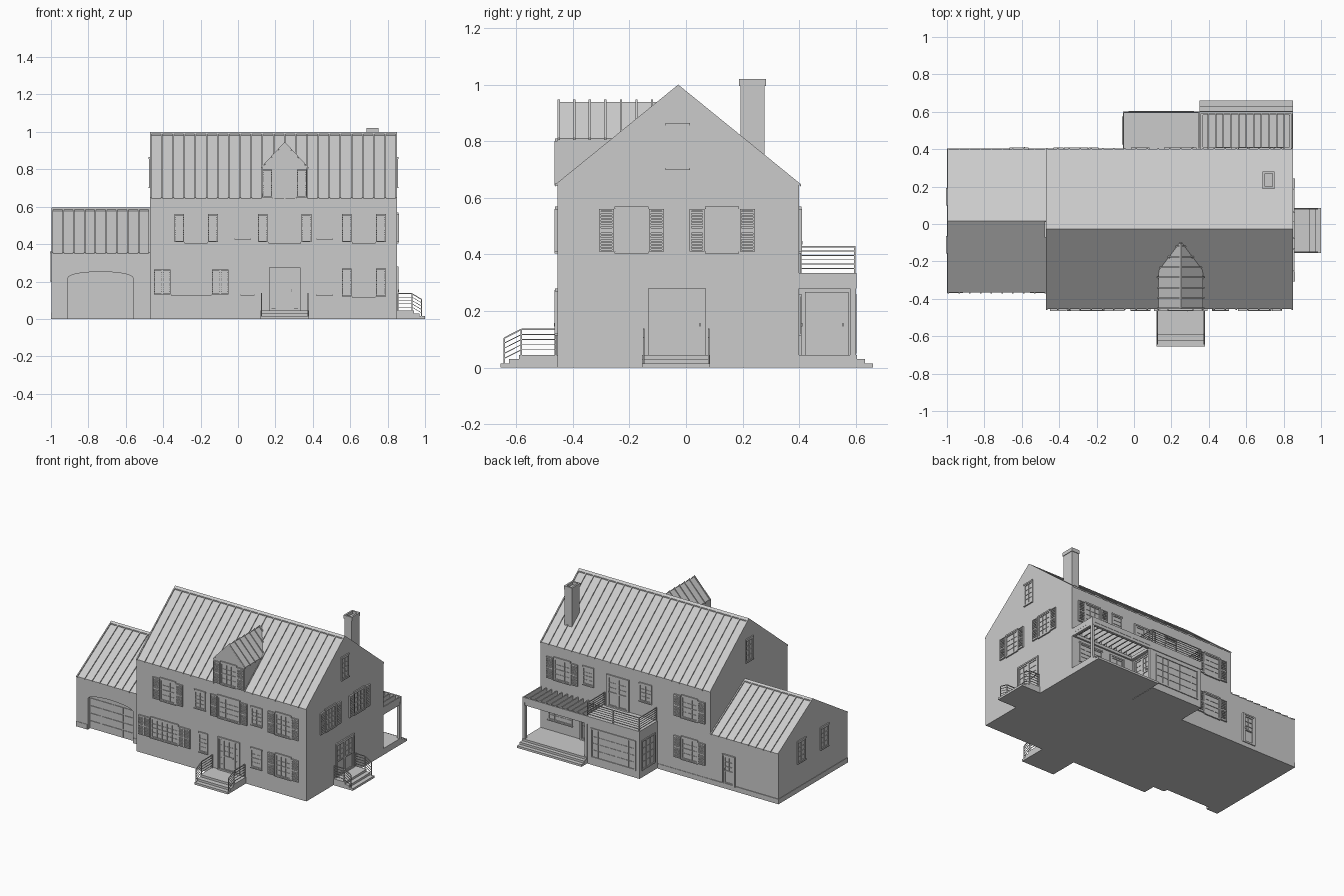
import bpy, bmesh, math
from mathutils import Matrix, Vector

if "Cube" in bpy.data.objects:
    bpy.data.objects.remove(bpy.data.objects["Cube"])

parts = {}

def bm_of(name):
    return parts.setdefault(name, bmesh.new())

def box(name, x0, x1, y0, y1, z0, z1):
    m = Matrix.Translation(((x0 + x1) / 2, (y0 + y1) / 2, (z0 + z1) / 2)) @ Matrix.Diagonal(
        (abs(x1 - x0), abs(y1 - y0), abs(z1 - z0), 1))
    bmesh.ops.create_cube(bm_of(name), size=1, matrix=m)

def prism(name, axis, a, b, pts):
    """Extrude a profile along x (points y,z) or along y (points x,z)."""
    bm = bm_of(name)
    at = (lambda t, p: (t, p[0], p[1])) if axis == 'x' else (lambda t, p: (p[0], t, p[1]))
    A = [bm.verts.new(at(a, p)) for p in pts]
    B = [bm.verts.new(at(b, p)) for p in pts]
    n = len(pts)
    faces = [bm.faces.new(A), bm.faces.new(B[::-1])]
    faces += [bm.faces.new((A[i], B[i], B[(i + 1) % n], A[(i + 1) % n])) for i in range(n)]
    bmesh.ops.recalc_face_normals(bm, faces=faces)

def beam(name, p, q, w=0.005):
    p, q = Vector(p), Vector(q)
    d = q - p
    m = Matrix.Translation((p + q) / 2) @ d.to_track_quat('Z', 'Y').to_matrix().to_4x4()
    bmesh.ops.create_cube(bm_of(name), size=1, matrix=m @ Matrix.Diagonal((w, w, d.length, 1)))

def wbox(name, wall, u0, u1, z0, z1, d0, d1):
    """Box on a wall: u runs along the wall, d outward from it."""
    axis, off, s = wall
    a, b = off + s * d0, off + s * d1
    if axis == 'y':
        box(name, u0, u1, a, b, z0, z1)
    else:
        box(name, a, b, u0, u1, z0, z1)

def frame(name, wall, u0, u1, z0, z1, t, d):
    wbox(name, wall, u0, u0 + t, z0, z1, -.002, d)
    wbox(name, wall, u1 - t, u1, z0, z1, -.002, d)
    wbox(name, wall, u0 + t, u1 - t, z0, z0 + t, -.002, d)
    wbox(name, wall, u0 + t, u1 - t, z1 - t, z1, -.002, d)

def grid(name, wall, u0, u1, z0, z1, nu, nz, d=.003):
    for i in range(1, nu):
        u = u0 + (u1 - u0) * i / nu
        wbox(name, wall, u - .001, u + .001, z0, z1, -.002, d)
    for i in range(1, nz):
        z = z0 + (z1 - z0) * i / nz
        wbox(name, wall, u0, u1, z - .001, z + .001, -.002, d)

def window(wall, u0, u1, z0, z1, nu=3, nz=4):
    frame('window_frames', wall, u0, u1, z0, z1, .008, .005)
    zm = (z0 + z1) / 2
    wbox('window_frames', wall, u0, u1, zm - .003, zm + .003, -.002, .004)
    grid('window_muntins', wall, u0 + .008, u1 - .008, z0 + .008, z1 - .008, nu, nz)
    wbox('window_lintels', wall, u0 - .002, u1 + .002, z1, z1 + .01, -.002, .008)
    wbox('window_sills', wall, u0 - .002, u1 + .002, z0 - .006, z0, -.002, .009)

def shutter(wall, u0, u1, z0, z1):
    frame('shutters', wall, u0, u1, z0, z1, .006, .010)
    zm = (z0 + z1) / 2
    wbox('shutters', wall, u0, u1, zm - .004, zm + .004, -.002, .010)
    n = 12
    for i in range(n):
        z = z0 + .006 + (z1 - z0 - .012) * (i + .5) / n
        wbox('shutter_slats', wall, u0 + .006, u1 - .006, z - .0032, z + .0032, -.002, .007)

def shuttered(wall, a, b, z0, z1, w=.052, leaves=1, nu=3):
    """Window between a and b (outer shutter edges)."""
    for i in range(leaves):
        shutter(wall, a + i * w, a + (i + 1) * w, z0, z1)
        shutter(wall, b - (i + 1) * w, b - i * w, z0, z1)
    window(wall, a + leaves * w + .005, b - leaves * w - .005, z0, z1, nu)

def door(wall, u0, u1, z0, z1, leaves=1, side=0):
    frame('door_frames', wall, u0, u1, z0, z1, .010, .009)
    a, b = u0 + .01, u1 - .01
    if side:
        for s0, s1 in ((a, a + side), (b - side, b)):
            frame('door_sidelights', wall, s0, s1, z0, z1 - .01, .005, .005)
            grid('door_sidelights', wall, s0, s1, z0, z1 - .01, 1, 5)
        a, b = a + side, b - side
    w = (b - a) / leaves
    for i in range(leaves):
        p, q = a + i * w, a + (i + 1) * w
        frame('door_leaves', wall, p, q, z0 + .004, z1 - .01, .010, .005)
        zm = z0 + (z1 - z0) * .45
        wbox('door_leaves', wall, p, q, zm - .004, zm + .004, -.002, .005)
        grid('door_muntins', wall, p + .01, q - .01, zm, z1 - .02, 2, 3)
    wbox('door_handles', wall, b - .012, b - .008, z0 + .1, z0 + .112, 0, .012)

def rail(name, pts, h=.09, bars=5):
    for p in pts:
        beam(name, p, (p[0], p[1], p[2] + h), .005)
    for p, q in zip(pts, pts[1:]):
        for i in range(1, bars + 1):
            dz = h * i / bars
            beam(name, (p[0], p[1], p[2] + dz), (q[0], q[1], q[2] + dz), .003 if i < bars else .005)

def gable(name, x0, x1, y0, y1, eave, ridge, n):
    """Gabled block with standing roof seams."""
    yc, h = (y0 + y1) / 2, .008
    prism(name + '_walls', 'x', x0, x1, [(y0, 0), (y1, 0), (y1, eave), (yc, ridge - h), (y0, eave)])
    slope = (ridge - h - eave) / (y1 - yc)
    for i in range(n + 1):
        x = x0 + .004 + (x1 - x0 - .008) * i / n
        for s, ye in ((-1, y0), (1, y1)):
            o, ze = ye + s * .006, eave - slope * .006
            prism(name + '_roof_seams', 'x', x - .004, x + .004,
                  [(o, ze), (yc, ridge - h), (yc, ridge), (o, ze + h)])
    prism(name + '_ridge_cap', 'x', x0, x1, [(yc - .015, ridge - h - .015 * slope), (yc, ridge - h),
          (yc + .015, ridge - h - .015 * slope), (yc + .015, ridge - .015 * slope), (yc, ridge), (yc - .015, ridge - .015 * slope)])

# Main house and garage wing
gable('house', -.47, .85, -.455, .40, .645, 1.0, 22)
gable('wing', -.997, -.47, -.365, .398, .35, .595, 9)
front, back, right, left = ('y', -.455, -1), ('y', .40, 1), ('x', .85, 1), ('x', -.47, -1)
wing_front, wing_left = ('y', -.365, -1), ('x', -.997, -1)

# Dormer
prism('dormer', 'y', -.455, -.05, [(.13, .6), (.37, .6), (.37, .81), (.25, .939), (.13, .81)])
for i in range(7):
    y = -.45 + i * .055
    for s in (-1, 1):
        prism('dormer_roof_seams', 'y', y - .004, y + .004,
              [(.25, .939), (.25, .947), (.25 + s * .126, .812), (.25 + s * .126, .804)])
shuttered(front, .13, .367, .65, .80)

# Front windows and doors
for a, b in ((-.34, -.108), (.107, .392), (.555, .79)):
    shuttered(front, a, b, .41, .56)
for u in (.025, .465):
    window(front, u - .042, u + .042, .43, .55, 2)
window(front, .015, .085, .13, .26, 2)
window(front, .42, .505, .13, .26, 2)
shuttered(front, -.45, -.05, .13, .265, .045, 2, 5)
shuttered(front, .555, .79, .12, .27)
door(front, .165, .335, .045, .275, 1, .03)

# Right and left walls
shuttered(right, -.307, -.078, .41, .56)
shuttered(right, .013, .243, .41, .56)
for w in (right, left):
    window(w, -.07, .012, .705, .855, 2)
door(right, -.135, .07, .045, .28, 2)

# Back wall
for a, b, z0, z1 in ((.56, .80, .41, .56), (-.43, -.19, .41, .56), (-.43, -.19, .12, .27)):
    shuttered(back, a, b, z0, z1)
window(back, .435, .52, .44, .56, 2)
window(back, -.015, .08, .44, .56, 2)
door(back, .16, .335, .335, .56, 2)
door(back, .42, .54, .045, .26, 1)
window(back, .60, .79, .12, .25, 4)

# Wing openings and plinth
door(back, -.665, -.565, .03, .24)
for u in (.145, -.11):
    window(wing_left, u - .045, u + .045, .205, .35, 2)
wbox('plinth', wing_left, -.368, .40, 0, .035, -.002, .003)
wbox('plinth', back, -1, -.06, 0, .035, -.002, .003)
for a, b in ((-1, -.915), (-.555, -.47)):
    wbox('plinth', wing_front, a, b, 0, .035, -.002, .003)

# Garage arch recess and door panels
arch = [(-.735 + .175 * math.cos(math.pi * i / 14), .218 + .034 * math.sin(math.pi * i / 14)) for i in range(15)]
prism('garage_cutter', 'y', -.40, -.34, [(-.91, -.02)] + [(-.56, -.02)] + arch)
recess = ('y', -.34, -1)
for i in range(4):
    for j in range(4):
        u, z = -.905 + i * .086, .008 + j * .053
        wbox('garage_door_panels', recess, u, u + .08, z, z + .047, -.002, .004)

# Chimney with hollow top
box('chimney', .692, .748, .192, .278, .70, 1.0)
for x0, x1, y0, y1 in ((.688, .70, .188, .282), (.74, .752, .188, .282),
                       (.70, .74, .188, .20), (.70, .74, .27, .282)):
    box('chimney_cap', x0, x1, y0, y1, .995, 1.02)

# Back extension with balcony
box('extension', -.057, .347, .39, .597, 0, .30)
box('extension_cornice', -.06, .352, .39, .602, .28, .335)
ext_back, ext_left, ext_right = ('y', .597, 1), ('x', -.057, -1), ('x', .347, 1)
for w, a, b, n in ((ext_back, -.03, .32, 7), (ext_left, .425, .575, 3)):
    frame('extension_windows', w, a, b, .05, .26, .010, .006)
    grid('extension_windows', w, a + .01, b - .01, .06, .25, n, 4)
door(ext_right, .42, .575, .045, .268, 2)
rail('balcony_railing', [(-.055, .405, .335), (-.055, .597, .335), (.147, .597, .335),
                         (.347, .597, .335), (.347, .405, .335)], .092, 6)

# Porch with pergola
for y, z in ((.605, .045), (.632, .03), (.66, .015)):
    box('porch_steps', .35, .85, .39, y, 0, z)
for x in (.36, .84):
    box('pergola_posts', x - .01, x + .01, .58, .60, .04, .285)
    box('pergola_beams', x - .008, x + .008, .40, .602, .28, .30)
box('pergola_beams', .35, .85, .582, .60, .28, .30)
box('pergola_beams', .35, .85, .40, .412, .28, .30)
for i in range(13):
    x = .355 + i * .0408
    box('pergola_rafters', x - .004, x + .004, .40, .602, .30, .335)
box('pergola_fascia', .35, .85, .592, .602, .30, .335)

# Front and side stoops with railings
for e, f, z in ((-.59, .94, .045), (-.625, .97, .03), (-.655, 1.0, .015)):
    box('front_stoop', .12, .38, e, -.45, 0, z)
    box('side_stoop', .84, f, -.155, .085, 0, z)
for x in (.125, .375):
    rail('front_stoop_railing', [(x, -.46, .045), (x, -.582, .045), (x, -.643, .014)])
for y in (-.15, .08):
    rail('side_stoop_railing', [(.855, y, .045), (.93, y, .045), (.982, y, .014)])

# Make the objects
objs = {}
for name, bm in parts.items():
    me = bpy.data.meshes.new(name)
    bm.to_mesh(me)
    bm.free()
    objs[name] = bpy.data.objects.new(name, me)
    bpy.context.collection.objects.link(objs[name])

# Carve the garage opening
cutter, wing = objs['garage_cutter'], objs['wing_walls']
cutter.hide_render = True
mod = wing.modifiers.new('garage_opening', 'BOOLEAN')
mod.operation, mod.object, mod.solver = 'DIFFERENCE', cutter, 'EXACT'
bpy.context.view_layer.objects.active = wing
bpy.ops.object.modifier_apply(modifier=mod.name)
bpy.data.objects.remove(cutter)
